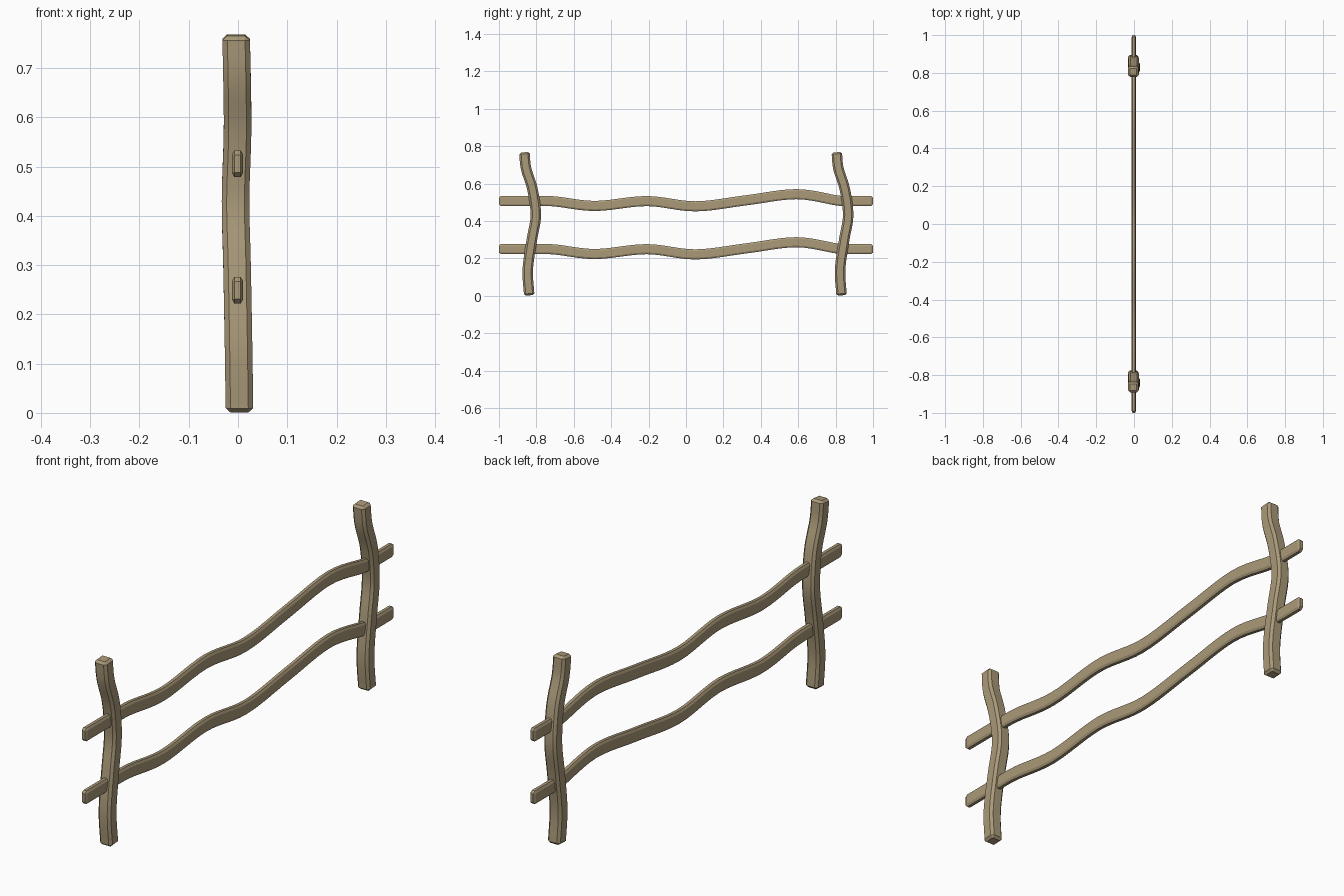
import bpy, bmesh
from mathutils import Vector

if "Cube" in bpy.data.objects:
    bpy.data.objects.remove(bpy.data.objects["Cube"])

wood = bpy.data.materials.new("wood")
wood.diffuse_color = (0.40, 0.32, 0.19, 1)
wood.use_nodes = True
wood.node_tree.nodes["Principled BSDF"].inputs["Base Color"].default_value = wood.diffuse_color


def smooth_path(pts, steps):
    # Catmull-Rom curve through the given points
    p = [Vector(q) for q in pts]
    p = [2 * p[0] - p[1]] + p + [2 * p[-1] - p[-2]]
    out = []
    for i in range(1, len(p) - 2):
        a, b, c, d = p[i - 1:i + 3]
        for k in range(steps):
            t = k / steps
            out.append(0.5 * (2 * b + (c - a) * t + (2 * a - 5 * b + 4 * c - d) * t * t
                              + (3 * b - a - 3 * c + d) * t ** 3))
    out.append(p[-2])
    return out


def beam(name, pts, half_x, half_n, cut_x, cut_n, cap, steps=6):
    # Chamfered rectangular bar swept along a path, with chamfered ends
    path = smooth_path(pts, steps)
    t0 = (path[1] - path[0]).normalized()
    t1 = (path[-1] - path[-2]).normalized()
    rings = [(path[0], t0, True), (path[0] + t0 * cap, t0, False)]
    for i in range(1, len(path) - 1):
        rings.append((path[i], (path[i + 1] - path[i - 1]).normalized(), False))
    rings += [(path[-1] - t1 * cap, t1, False), (path[-1], t1, True)]
    side = Vector((1, 0, 0))
    bm = bmesh.new()
    loops = []
    for c, t, end in rings:
        n = side.cross(t).normalized()
        ix, jn = half_x - cut_x, half_n - cut_n
        if end:
            sec = [(ix, -jn), (ix, -jn * .4), (ix, jn * .4), (ix, jn),
                   (-ix, jn), (-ix, jn * .4), (-ix, -jn * .4), (-ix, -jn)]
            sec = [(ix, -jn), (ix, jn), (-ix, jn), (-ix, -jn)]
        else:
            sec = [(ix, -half_n), (half_x, -jn), (half_x, jn), (ix, half_n),
                   (-ix, half_n), (-half_x, jn), (-half_x, -jn), (-ix, -half_n)]
        loops.append([bm.verts.new(c + side * u + n * v) for u, v in sec])
    for a, b in zip(loops[1:-2], loops[2:-1]):
        for k in range(8):
            m = (k + 1) % 8
            bm.faces.new((a[k], a[m], b[m], b[k]))
    for q, o in ((loops[0], loops[1]), (loops[-1], loops[-2])):
        bm.faces.new(q)
        for k in range(4):
            m = (k + 1) % 4
            bm.faces.new((q[k], o[2 * k], o[2 * k + 1]))
            bm.faces.new((q[k], o[2 * k + 1], o[(2 * k + 2) % 8], q[m]))
    bmesh.ops.recalc_face_normals(bm, faces=bm.faces)
    me = bpy.data.meshes.new(name)
    bm.to_mesh(me)
    bm.free()
    me.materials.append(wood)
    ob = bpy.data.objects.new(name, me)
    bpy.context.collection.objects.link(ob)
    bpy.ops.object.select_all(action='DESELECT')
    ob.select_set(True)
    bpy.context.view_layer.objects.active = ob
    bpy.ops.object.shade_smooth_by_angle(angle=0.42)


# Crooked upright posts (offsets from each post's own y)
post = [(0.003, -0.002, 0.002), (0.001, -0.010, 0.14), (-0.002, 0.012, 0.30),
        (-0.005, 0.033, 0.43), (-0.001, 0.015, 0.57), (-0.002, -0.019, 0.68),
        (-0.004, -0.028, 0.767)]
for name, y in (("front_post", -0.836), ("back_post", 0.834)):
    beam(name, [(px, y + py, pz) for px, py, pz in post],
         0.028, 0.028, 0.010, 0.010, 0.009)

# Wavy horizontal rails (height offsets along y)
rail = [(-1, 0), (-0.86, 0), (-0.71, -0.001), (-0.485, -0.026), (-0.21, 0),
        (0.05, -0.028), (0.32, 0.004), (0.59, 0.037), (0.81, 0.003), (0.88, 0), (1, 0)]
for name, z in (("lower_rail", 0.249), ("upper_rail", 0.506)):
    beam(name, [(-0.001, y, z + dz) for y, dz in rail],
         0.0115, 0.027, 0.005, 0.009, 0.010)
